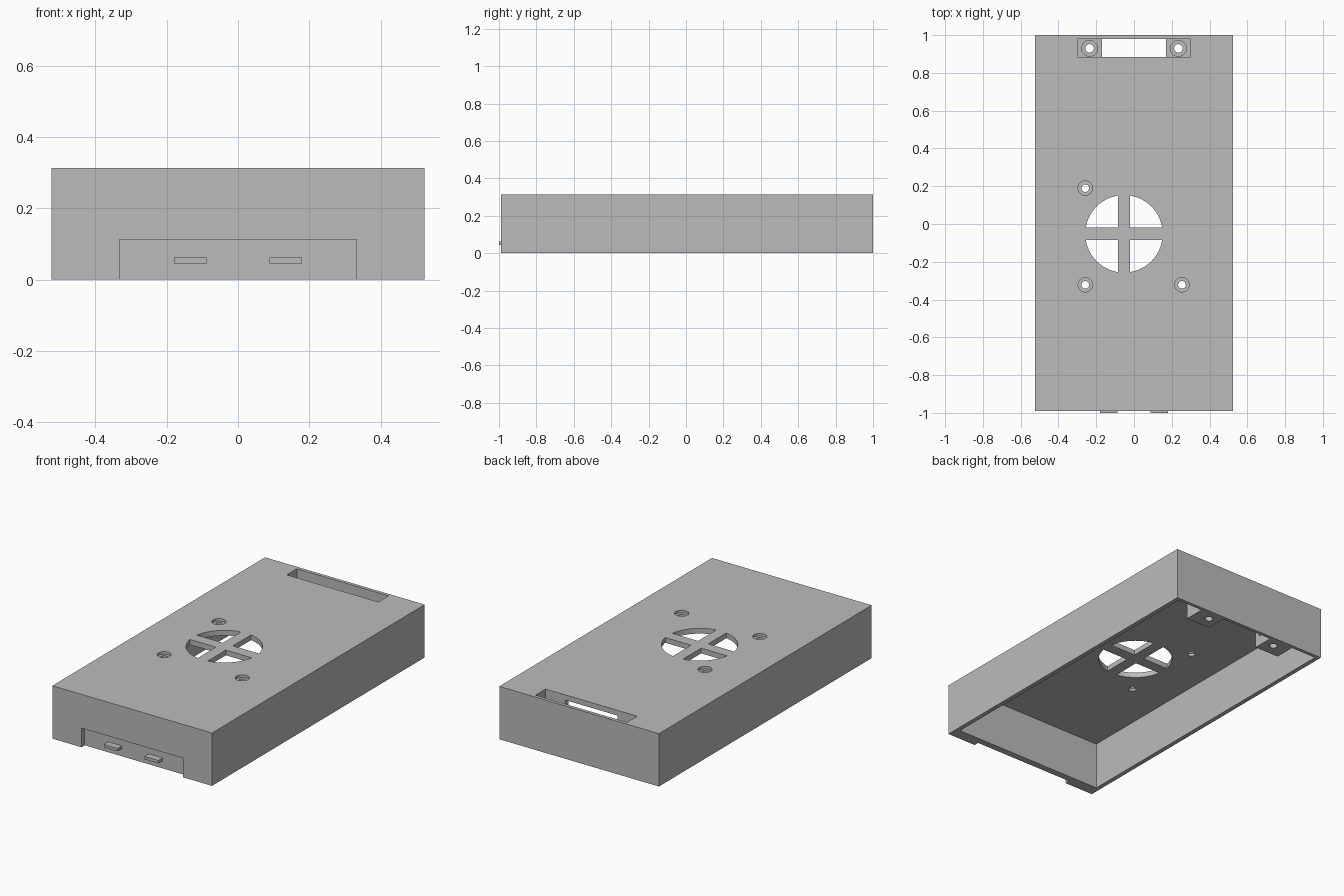
import bpy

cube = bpy.data.objects.get("Cube")
if cube:
    bpy.data.objects.remove(cube, do_unlink=True)

# Overall sizes
HALF_W, FRONT, BACK, HEIGHT = 0.523, -0.99, 1.0, 0.313
SIDE_WALL, LID = 0.026, 0.031

grey = bpy.data.materials.new("grey plastic")
grey.use_nodes = True
grey.diffuse_color = (0.5, 0.5, 0.5, 1)
grey.node_tree.nodes["Principled BSDF"].inputs["Base Color"].default_value = (0.5, 0.5, 0.5, 1)


def block(name, x, y, z):
    """Box spanning the given (low, high) ranges."""
    bpy.ops.mesh.primitive_cube_add(size=1)
    ob = bpy.context.object
    ob.name = name
    ob.location = [(a + b) / 2 for a, b in (x, y, z)]
    ob.scale = [b - a for a, b in (x, y, z)]
    bpy.ops.object.transform_apply(location=True, rotation=False, scale=True)
    ob.data.materials.append(grey)
    return ob


def disc(name, x, y, z, radius, sides=48):
    """Upright cylinder spanning the z range."""
    bpy.ops.mesh.primitive_cylinder_add(
        vertices=sides, radius=radius, depth=z[1] - z[0], location=(x, y, sum(z) / 2))
    ob = bpy.context.object
    ob.name = name
    bpy.ops.object.transform_apply(location=True, rotation=False, scale=True)
    ob.data.materials.append(grey)
    return ob


def combine(target, tool, operation="DIFFERENCE"):
    """Apply a boolean and discard the tool."""
    tool.hide_render = True
    mod = target.modifiers.new("combine", "BOOLEAN")
    mod.operation, mod.object, mod.solver = operation, tool, "EXACT"
    bpy.context.view_layer.objects.active = target
    bpy.ops.object.modifier_apply(modifier=mod.name)
    bpy.data.objects.remove(tool, do_unlink=True)


def screw_hole(x, y, bottom, step, top, radius):
    """Counterbored through hole."""
    combine(case, disc("hole", x, y, (bottom, top), radius * 0.53))
    combine(case, disc("counterbore", x, y, (step, top), radius))


# Open-bottomed case
case = block("case", (-HALF_W, HALF_W), (FRONT, BACK), (0, HEIGHT))
inner = HALF_W - SIDE_WALL
combine(case, block("cavity", (-inner, inner), (FRONT + 0.07, 0.98), (-0.1, HEIGHT - LID)))

# Screw posts at the back, reaching the bottom
for side in (-1, 1):
    xs = sorted((side * 0.17, side * 0.33))
    combine(case, block("post", xs, (0.855, 0.99), (0, 0.3)), "UNION")

# Long slot that opens over both posts
combine(case, block("slot", (-0.3, 0.3), (0.885, 0.98), (0.06, 0.4)))
for side in (-1, 1):
    screw_hole(side * 0.235, 0.93, -0.05, 0.03, 0.1, 0.042)

# Round vent with a cross left standing
vent_x, vent_y, bar = -0.053, -0.052, 0.033
vent = disc("vent", vent_x, vent_y, (0.2, 0.4), 0.205, 64)
combine(vent, block("bar", (vent_x - bar, vent_x + bar), (-1, 1), (0, 1)))
combine(vent, block("bar", (-1, 1), (vent_y - bar, vent_y + bar), (0, 1)))
combine(case, vent)

# Lid screw holes
for x, y in ((-0.258, 0.19), (-0.258, -0.322), (0.254, -0.322)):
    screw_hole(x, y, 0.2, HEIGHT - LID / 2, 0.4, 0.038)

# Front recess
recess_back = FRONT + 0.03
combine(case, block("recess", (-0.332, 0.332), (-1.1, recess_back), (-0.1, 0.113)))

# Latch tabs in the recess
for name, side in (("right_tab", -1), ("left_tab", 1)):
    xs = sorted((side * 0.088, side * 0.179))
    block(name, xs, (-1.0, recess_back + 0.005), (0.045, 0.062))
